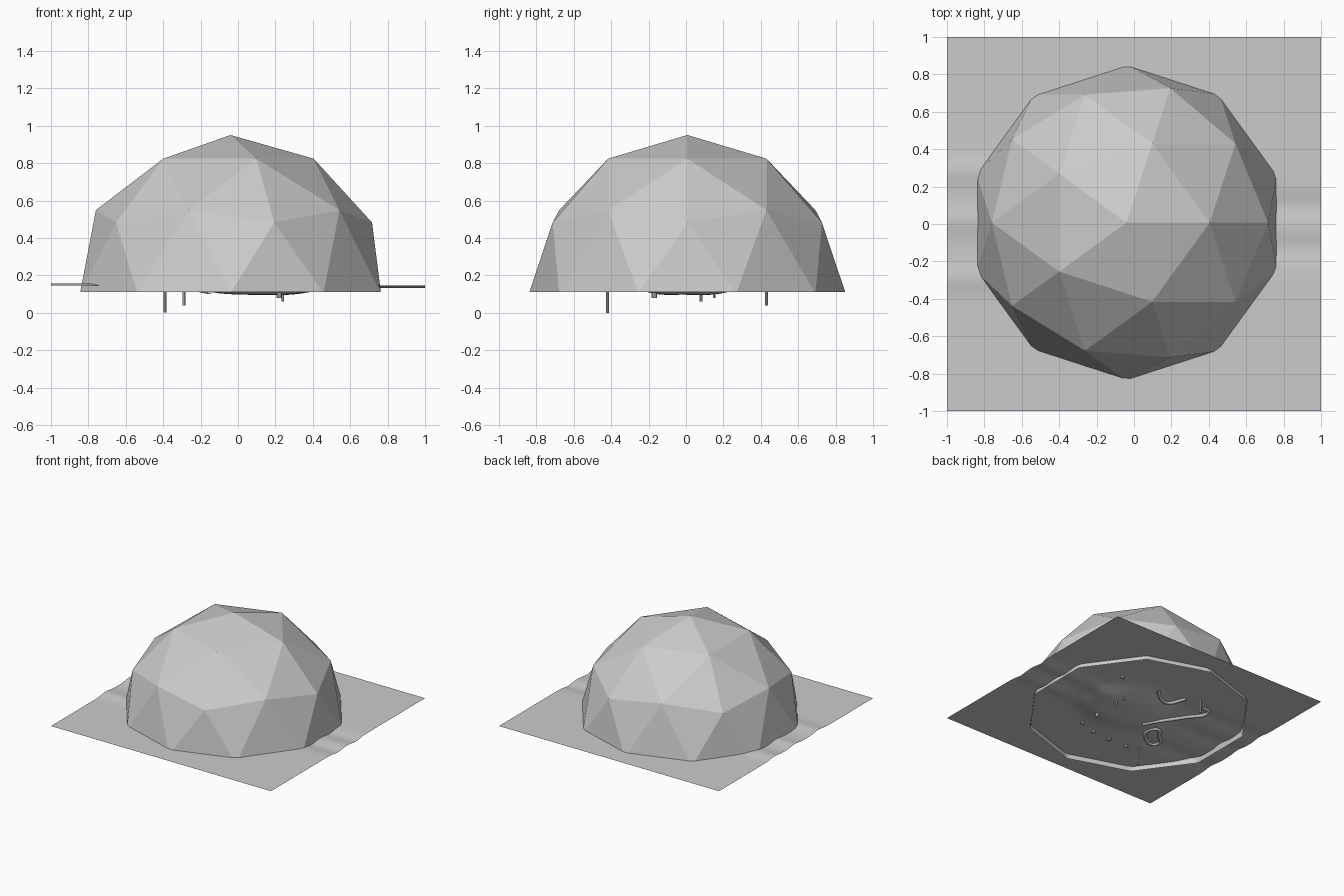
import bpy, bmesh, math
from mathutils import Vector

cube = bpy.data.objects.get("Cube")
if cube:
    bpy.data.objects.remove(cube, do_unlink=True)

grey = bpy.data.materials.new("plain_grey")
grey.use_nodes = True
grey.diffuse_color = (0.6, 0.6, 0.6, 1)
grey.node_tree.nodes["Principled BSDF"].inputs["Base Color"].default_value = (0.6, 0.6, 0.6, 1)

GROUND = 0.145
BASE = 0.11


def add_mesh(name, bm, smooth=False):
    mesh = bpy.data.meshes.new(name)
    bm.to_mesh(mesh)
    bm.free()
    mesh.materials.append(grey)
    for poly in mesh.polygons:
        poly.use_smooth = smooth
    obj = bpy.data.objects.new(name, mesh)
    bpy.context.collection.objects.link(obj)
    return obj


def bump(t, centre, width):
    return math.exp(-((t - centre) / width) ** 2)


# Faceted dome: a geodesic sphere cut open just above its equator
bm = bmesh.new()
bmesh.ops.create_icosphere(bm, subdivisions=2, radius=0.846)
bmesh.ops.translate(bm, verts=bm.verts, vec=(-0.04, 0.007, 0.104))
bmesh.ops.bisect_plane(bm, geom=bm.verts[:] + bm.edges[:] + bm.faces[:],
                       plane_co=(0, 0, BASE), plane_no=(0, 0, 1), clear_inner=True)
add_mesh("dome_shell", bm)


# Ground sheet: ridges on one side, furrows on the other, a hollow in the middle
def ground_height(x, y):
    fade = min(1, abs(x) / 0.6)
    z = GROUND
    if x < 0:
        z += 0.012 * fade * sum(bump(y, c, 0.07) for c in (0.28, 0.02, -0.29))
    else:
        z -= 0.013 * fade * sum(bump(y, c, 0.07) for c in (0.1, -0.13))
    r = math.hypot((x - 0.1) / 0.34, (y - 0.01) / 0.28)
    return z - 0.048 * math.exp(-r ** 4)


bm = bmesh.new()
bmesh.ops.create_grid(bm, x_segments=80, y_segments=80, size=1)
for v in bm.verts:
    v.co.z = ground_height(v.co.x, v.co.y)
add_mesh("ground_sheet", bm, smooth=True)


# Posts and pegs reaching below the sheet
def post(name, x, y, bottom, radius):
    bm = bmesh.new()
    height = GROUND + 0.02 - bottom
    bmesh.ops.create_cone(bm, segments=8, radius1=radius, radius2=radius,
                          depth=height, cap_ends=True)
    bmesh.ops.translate(bm, verts=bm.verts, vec=(x, y, bottom + height / 2))
    add_mesh(name, bm)


post("long_post", -0.39, -0.42, 0.0, 0.008)
post("back_post", -0.29, 0.43, 0.04, 0.008)
post("back_peg", -0.36, 0.41, 0.115, 0.007)
post("middle_post", 0.24, 0.08, 0.06, 0.007)
post("side_peg", 0.22, -0.17, 0.08, 0.014)
post("inner_peg", 0.23, 0.15, 0.08, 0.007)

# Row of stones
for i, (x, y) in enumerate([(0.18, -0.39), (0.03, -0.44), (-0.13, -0.45), (-0.3, -0.45), (0.39, 0.33)]):
    bm = bmesh.new()
    bmesh.ops.create_icosphere(bm, subdivisions=1, radius=0.018)
    bmesh.ops.translate(bm, verts=bm.verts, vec=Vector((x, y, 0.14)))
    add_mesh(f"stone_{i + 1}", bm)


# Winding rims showing through the sheet
def rim(name, points, radius, closed=False):
    curve = bpy.data.curves.new(name, "CURVE")
    curve.dimensions = "3D"
    curve.bevel_depth = radius
    curve.bevel_resolution = 1
    curve.resolution_u = 6
    spline = curve.splines.new("BEZIER")
    spline.bezier_points.add(len(points) - 1)
    spline.use_cyclic_u = closed
    for p, (x, y) in zip(spline.bezier_points, points):
        p.co = (x, y, ground_height(x, y))
        p.handle_left_type = p.handle_right_type = "AUTO"
    curve.materials.append(grey)
    obj = bpy.data.objects.new(name, curve)
    bpy.context.collection.objects.link(obj)


rim("hooked_rim", [(0.06, 0.35), (-0.05, 0.27), (-0.12, 0.26), (-0.19, 0.38)], 0.014)
rim("winding_rim", [(-0.15, -0.08), (-0.22, 0.0), (-0.36, 0.16), (-0.46, 0.33), (-0.36, 0.36)], 0.016)
rim("leaf_rim", [(-0.3, -0.11), (-0.4, -0.18), (-0.47, -0.3), (-0.39, -0.31)], 0.014, True)
